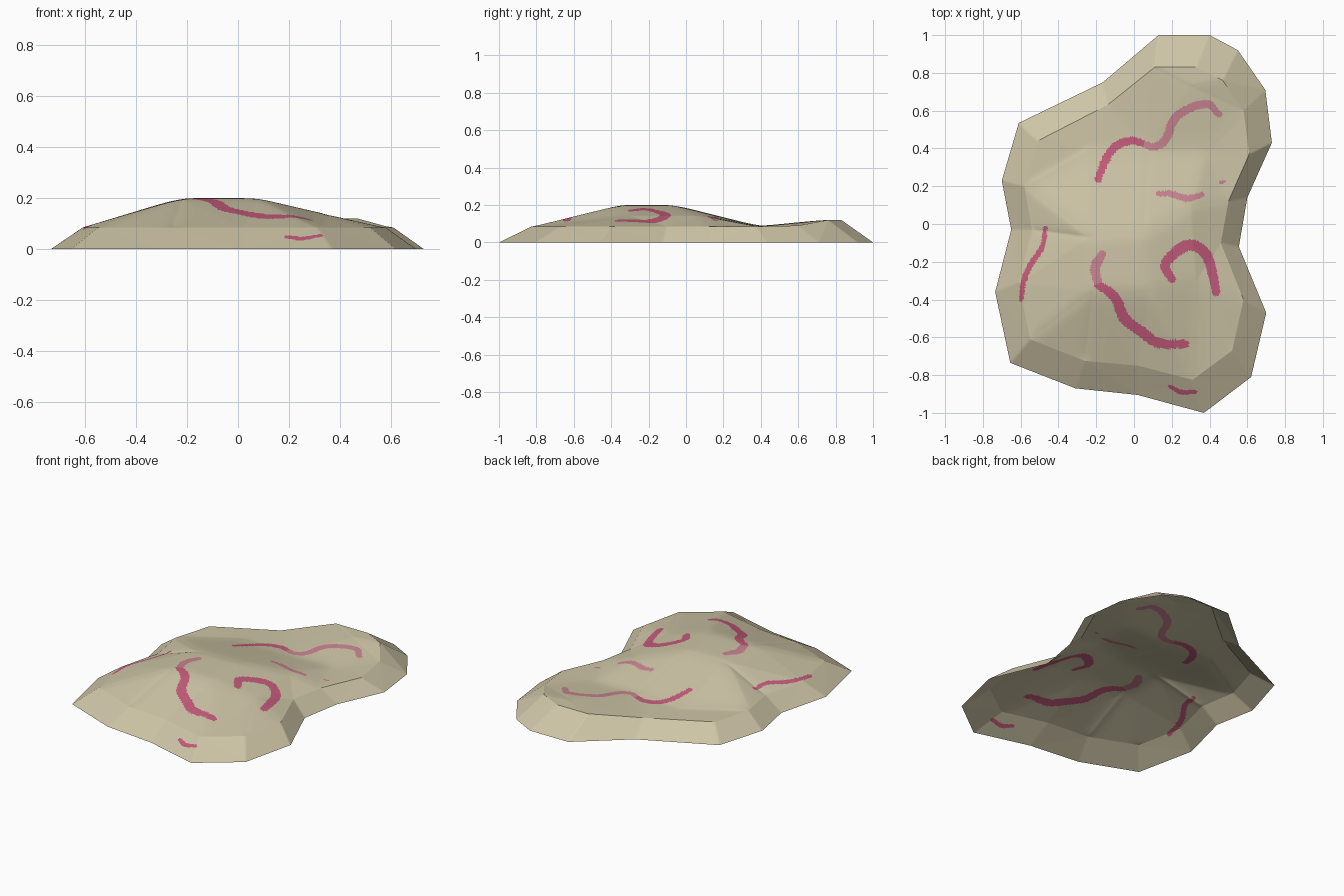
import bpy, bmesh, math
from mathutils import Vector, kdtree
from mathutils.geometry import delaunay_2d_cdt

if "Cube" in bpy.data.objects:
    bpy.data.objects.remove(bpy.data.objects["Cube"])


def material(name, rgb):
    m = bpy.data.materials.new(name)
    m.diffuse_color = (*rgb, 1)
    m.use_nodes = True
    m.node_tree.nodes["Principled BSDF"].inputs["Base Color"].default_value = m.diffuse_color
    return m


mats = [material("sand", (0.62, 0.56, 0.385)),
        material("pink", (0.56, 0.105, 0.20)),
        material("pale_pink", (0.59, 0.23, 0.285))]

# Ground outline, counter-clockwise
outline = [(.37, -1), (.62, -.81), (.70, -.47), (.555, -.12), (.60, .14), (.73, .43),
           (.695, .71), (.55, .92), (.40, 1), (.13, 1), (-.165, .75), (-.61, .535),
           (-.70, .23), (-.65, -.03), (-.735, -.36), (-.655, -.735), (-.31, -.87), (.02, -.905)]
# Shoulder ring, where the skirt meets the top
ring = [(.31, -.825, .085), (.52, -.67, .085), (.58, -.40, .085), (.46, -.10, .085),
        (.50, .12, .085), (.61, .37, .085), (.58, .60, .09), (.47, .76, .12),
        (.33, .83, .12), (.11, .83, .12), (-.14, .63, .085), (-.51, .44, .085),
        (-.58, .20, .085), (-.54, -.03, .085), (-.61, -.31, .085), (-.55, -.61, .085),
        (-.26, -.725, .085), (.02, -.75, .085)]
# Hill, saddle and back rise
inner = [(-.23, -.07, .2), (-.22, -.36, .2), (.08, -.36, .2), (.05, -.06, .2),
         (.30, .09, .143), (.33, -.30, .142), (-.25, .39, .087), (.08, .39, .087),
         (.38, .39, .085), (.30, .73, .12)]

n = len(ring)
bm = bmesh.new()
low = [bm.verts.new((x, y, 0)) for x, y in outline]
pts = ring + inner
co, _, tris, orig, _, _ = delaunay_2d_cdt(
    [Vector(p[:2]) for p in pts], [(i, (i + 1) % n) for i in range(n)], [], 1, 1e-5)
high = [None] * len(pts)
top = []
for c, o in zip(co, orig):
    v = bm.verts.new((c.x, c.y, pts[o[0]][2]))
    top.append(v)
    for k in o:
        high[k] = v
for t in tris:
    bm.faces.new([top[i] for i in t])
for i in range(n):
    j = (i + 1) % n
    bm.faces.new((low[i], low[j], high[j], high[i])).material_index = 1  # temporary skirt tag

# Fine subdivision so the markings can be cut as faces
bmesh.ops.triangulate(bm, faces=bm.faces[:])
bmesh.ops.recalc_face_normals(bm, faces=bm.faces[:])
bm.normal_update()
if sum(f.normal.z for f in bm.faces) < 0:
    bmesh.ops.reverse_faces(bm, faces=bm.faces[:])
bmesh.ops.subdivide_edges(bm, edges=bm.edges[:], cuts=31, use_grid_fill=True)
bmesh.ops.triangulate(bm, faces=bm.faces[:])

# Soften the top only, keep the ring crease
soft = [v for v in bm.verts if all(f.material_index == 0 for f in v.link_faces)]
for _ in range(40):
    bmesh.ops.smooth_vert(bm, verts=soft, factor=0.5, use_axis_z=True)
for e in bm.edges:
    e.smooth = len({f.material_index for f in e.link_faces}) < 2


def spline(p, steps=24):
    """Catmull-Rom samples through 2D points."""
    p = [Vector(q) for q in p]
    p = [2 * p[0] - p[1]] + p + [2 * p[-1] - p[-2]]
    out = []
    for a, b, c, d in zip(p, p[1:], p[2:], p[3:]):
        for k in range(steps):
            t = k / steps
            out.append(0.5 * (2 * b + (c - a) * t + (2 * a - 5 * b + 4 * c - d) * t * t
                              + (3 * b - a - 3 * c + d) * t ** 3))
    return out + [p[-2]]


# Squiggle markings: path, half width, material
squiggles = [
    ([(-.19, .235), (-.15, .34), (-.09, .415), (-.01, .44), (.05, .425)], .023, 1),
    ([(.05, .425), (.11, .41), (.17, .45), (.21, .55), (.29, .61), (.39, .635), (.45, .58)], .023, 2),
    ([(.13, .16), (.20, .16), (.28, .135), (.36, .155)], .018, 2),
    ([(.455, .22), (.48, .225)], .010, 2),
    ([(-.47, -.02), (-.485, -.12), (-.55, -.22), (-.585, -.31), (-.597, -.40)], .015, 1),
    ([(-.17, -.16), (-.205, -.23), (-.19, -.32)], .027, 2),
    ([(-.19, -.32), (-.10, -.39), (-.05, -.50), (.04, -.57), (.13, -.63), (.27, -.635)], .029, 1),
    ([(.20, -.29), (.165, -.22), (.22, -.15), (.30, -.11), (.38, -.16), (.415, -.26), (.435, -.36)], .029, 1),
    ([(.19, -.86), (.25, -.89), (.325, -.888)], .013, 1),
]
samples = []
for path, r, m in squiggles:
    line = spline(path)
    for i, p in enumerate(line):
        taper = 0.75 + 0.25 * math.sin(math.pi * i / (len(line) - 1))
        samples.append((p, r * taper, m))
kd = kdtree.KDTree(len(samples))
for i, s in enumerate(samples):
    kd.insert((s[0].x, s[0].y, 0), i)
kd.balance()
for f in bm.faces:
    c = f.calc_center_median()
    _, i, d = kd.find((c.x, c.y, 0))
    f.material_index = samples[i][2] if d < samples[i][1] else 0
    f.smooth = True

me = bpy.data.meshes.new("mound")
bm.to_mesh(me)
bm.free()
for m in mats:
    me.materials.append(m)
bpy.context.collection.objects.link(bpy.data.objects.new("mound", me))
